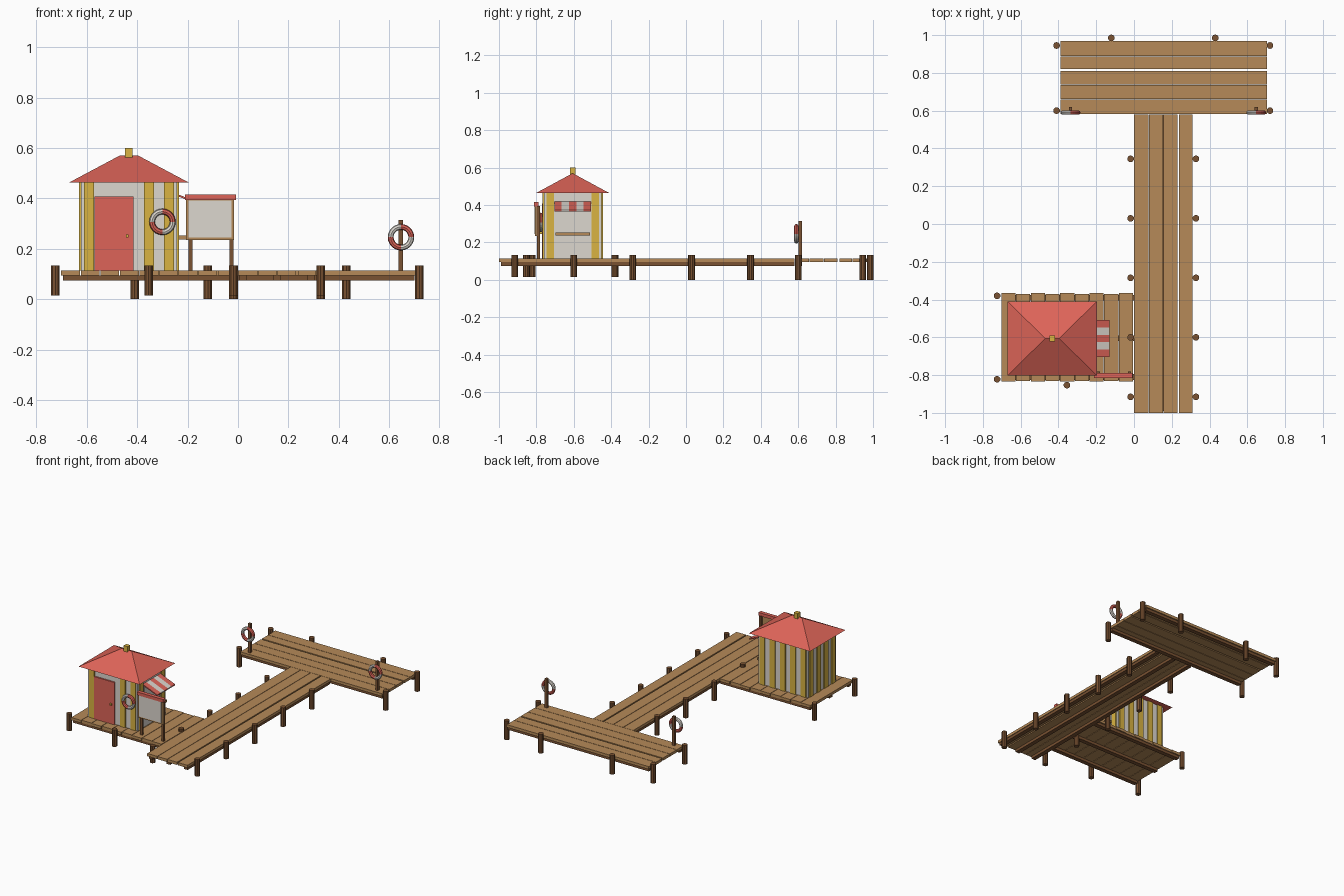
import bpy, bmesh, math
from mathutils import Vector

cube = bpy.data.objects.get("Cube")
if cube:
    bpy.data.objects.remove(cube, do_unlink=True)


def material(name, rgb):
    # sRGB bytes converted to linear
    col = [((c / 255 + 0.055) / 1.055) ** 2.4 for c in rgb] + [1]
    m = bpy.data.materials.new(name)
    m.use_nodes = True
    m.diffuse_color = col
    m.node_tree.nodes["Principled BSDF"].inputs["Base Color"].default_value = col
    return m


PLANK = material("plank_wood", (182, 138, 88))
DARK = material("dark_wood", (122, 82, 50))
RED = material("coral_red", (221, 100, 88))
YELLOW = material("mustard_yellow", (218, 180, 66))
WHITE = material("warm_white", (220, 215, 207))


def finish(name, bm, mat):
    bmesh.ops.recalc_face_normals(bm, faces=bm.faces)
    me = bpy.data.meshes.new(name)
    bm.to_mesh(me)
    bm.free()
    me.materials.append(mat)
    ob = bpy.data.objects.new(name, me)
    bpy.context.collection.objects.link(ob)
    return ob


def hull(name, points, mat):
    bm = bmesh.new()
    for p in points:
        bm.verts.new(p)
    bmesh.ops.convex_hull(bm, input=bm.verts)
    bmesh.ops.dissolve_limit(bm, angle_limit=0.01, verts=bm.verts, edges=bm.edges)
    return finish(name, bm, mat)


def box(name, xs, ys, zs, mat):
    bm = bmesh.new()
    bmesh.ops.create_cube(bm, size=1)
    lo, hi = (Vector(v) for v in zip(xs, ys, zs))
    for v in bm.verts:
        v.co = [(lo[i] + hi[i]) / 2 + v.co[i] * (hi[i] - lo[i]) for i in range(3)]
    return finish(name, bm, mat)


def post(x, y, z0=0.0, z1=0.133, r=0.018):
    bm = bmesh.new()
    bmesh.ops.create_cone(bm, cap_ends=True, segments=10, radius1=r, radius2=r, depth=z1 - z0)
    bmesh.ops.translate(bm, verts=bm.verts, vec=(x, y, (z0 + z1) / 2))
    return finish("mooring_post", bm, DARK)


TOP = 0.113
DECK = (0.094, TOP)
BEAM = (0.075, 0.094)

# Walkway: planks and beams run along y
for a, b in ((0, 0.077), (0.08, 0.153), (0.156, 0.229), (0.238, 0.31)):
    box("walkway_plank", (a, b), (-1, 0.58), DECK, PLANK)
for x in (0.02, 0.155, 0.29):
    box("walkway_beam", (x - 0.015, x + 0.015), (-0.99, 0.58), BEAM, DARK)

# Pier head: planks and beams run along x
for a, b in ((0.582, 0.658), (0.661, 0.735), (0.738, 0.811), (0.821, 0.887), (0.89, 0.968)):
    box("head_plank", (-0.39, 0.705), (a, b), DECK, PLANK)
for y in (0.605, 0.945):
    box("head_beam", (-0.385, 0.7), (y - 0.015, y + 0.015), BEAM, DARK)

# Hut platform: planks run along y on beams along x
step = 0.7 / 9
for i in range(9):
    x = -0.702 + i * step
    wob = 0.004 * (i % 2)
    box("platform_plank", (x, x + step - 0.003), (-0.835 + wob, -0.366 - wob), DECK, PLANK)
for y in (-0.81, -0.605, -0.39):
    box("platform_beam", (-0.695, 0), (y - 0.015, y + 0.015), BEAM, DARK)

# Round posts
for i in range(5):
    for x in (-0.018, 0.328):
        post(x, -0.915 + i * 0.315, 0.015 if i < 2 else 0)
for x in (-0.41, 0.72):
    for y in (0.6, 0.945):
        post(x, y)
for x in (-0.12, 0.43):
    post(x, 0.985)
for x, y in ((-0.725, -0.38), (-0.725, -0.822), (-0.355, -0.853)):
    post(x, y, 0.015)

# Hut body
CX, CY = -0.433, -0.606
HX, HY, EAVE, RIB = 0.191, 0.154, 0.467, 0.007
box("hut_walls", (CX - HX, CX + HX), (CY - HY, CY + HY), (TOP, EAVE), WHITE)


# Raised yellow stripes, skipped where the door and window sit
def stripe(xs, ys):
    box("wall_stripe", xs, ys, (TOP, EAVE), YELLOW)


for i in range(5):
    x = CX + (i - 2) * 0.0795
    xs = (x - 0.02, x + 0.02)
    stripe(xs, (CY + HY, CY + HY + RIB))
    if i not in (1, 2):
        stripe(xs, (CY - HY - RIB, CY - HY))
for i in range(4):
    y = CY + (i - 1.5) * 0.08
    ys = (y - 0.02, y + 0.02)
    stripe((CX - HX - RIB, CX - HX), ys)
    if i in (0, 3):
        stripe((CX + HX, CX + HX + RIB), ys)

# Hipped roof and finial
hull("hut_roof", [(CX + sx * 0.236, CY + sy * 0.196, EAVE - 0.003) for sx in (-1, 1) for sy in (-1, 1)]
     + [(CX + s * 0.037, CY, 0.57) for s in (-1, 1)], RED)
box("roof_finial", (CX - 0.015, CX + 0.015), (CY - 0.015, CY + 0.015), (0.555, 0.6), YELLOW)

# Door and knob
front = CY - HY
box("door", (-0.57, -0.415), (front - 0.01, front), (TOP, 0.408), RED)
box("door_knob", (-0.445, -0.434), (front - 0.02, front - 0.01), (0.245, 0.257), YELLOW)

# Serving window, counter and striped awning on the side wall
side = CX + HX
box("serving_window", (side, side + 0.005), (CY - 0.083, CY + 0.083), (0.25, 0.4), WHITE)
box("serving_counter", (side, side + 0.055), (CY - 0.092, CY + 0.092), (0.236, 0.252), PLANK)
for i in range(5):
    y0 = CY - 0.098 + i * 0.0392
    hull("awning_stripe", [(x, y, z + dz) for y in (y0, y0 + 0.0392) for dz in (-0.008, 0)
                           for x, z in ((side, 0.418), (-0.13, 0.373))], WHITE if i % 2 else RED)

# Notice board
for x in (-0.189, -0.025):
    box("board_leg", (x - 0.008, x + 0.008), (-0.796, -0.78), (TOP, 0.395), DARK)
box("board_frame", (-0.206, -0.015), (-0.806, -0.796), (0.235, 0.395), PLANK)
box("board_panel", (-0.196, -0.025), (-0.81, -0.806), (0.245, 0.392), WHITE)
box("board_cap", (-0.211, -0.007), (-0.814, -0.788), (0.393, 0.415), RED)


# Life rings in red and white quarters
def life_ring(x, y, z):
    bpy.ops.mesh.primitive_torus_add(major_segments=24, minor_segments=8, major_radius=0.041,
                                     minor_radius=0.0115, location=(x, y, z),
                                     rotation=(math.pi / 2, 0, 0))
    ob = bpy.context.object
    ob.name = "life_ring"
    ob.data.materials.append(RED)
    ob.data.materials.append(WHITE)
    for p in ob.data.polygons:
        turn = math.atan2(p.center.y, p.center.x) % math.tau
        p.material_index = int(turn / (math.pi / 2)) % 2


life_ring(-0.3, front - 0.017, 0.307)
for x in (-0.336, 0.647):
    life_ring(x, 0.59, 0.246)
    box("ring_post", (x - 0.009, x + 0.009), (0.602, 0.62), (TOP, 0.315), DARK)
